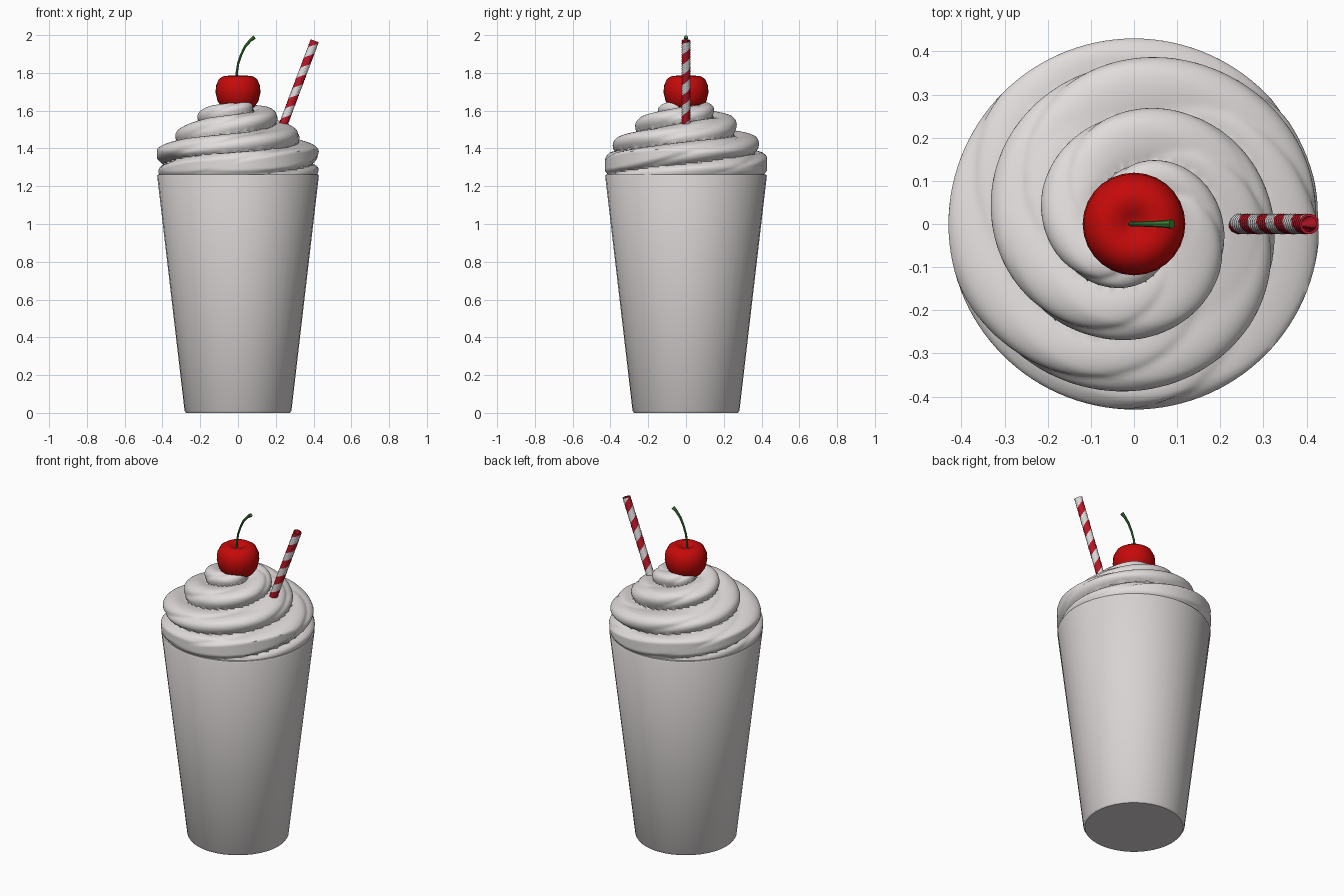
import bpy, bmesh, math
from mathutils import Vector

if "Cube" in bpy.data.objects:
    bpy.data.objects.remove(bpy.data.objects["Cube"])
TAU = 2 * math.pi


def material(name, r, g, b):
    m = bpy.data.materials.new(name)
    m.diffuse_color = (r, g, b, 1)
    m.use_nodes = True
    m.node_tree.nodes["Principled BSDF"].inputs["Base Color"].default_value = m.diffuse_color
    return m


CUP = material("cup_white", 0.69, 0.65, 0.65)
CREAM = material("cream_white", 0.76, 0.72, 0.72)
RED = material("cherry_red", 0.56, 0.003, 0.003)
STRIPE = material("straw_red", 0.52, 0.008, 0.02)
WHITE = material("straw_white", 0.74, 0.72, 0.72)
GREEN = material("stem_green", 0.05, 0.22, 0.04)


def rings_to_object(name, rings, mats, rule=None, caps=True, angle=40):
    """Skin a list of closed rings of equal length; rule(i, j) picks the material."""
    bm = bmesh.new()
    vs = [[bm.verts.new(p) for p in ring] for ring in rings]
    n = len(vs[0])
    for i in range(len(vs) - 1):
        for j in range(n):
            k = (j + 1) % n
            f = bm.faces.new((vs[i][j], vs[i][k], vs[i + 1][k], vs[i + 1][j]))
            f.material_index = rule(i, j) if rule else 0
    if caps:
        bm.faces.new(vs[0][::-1])
        bm.faces.new(vs[-1])
    bmesh.ops.recalc_face_normals(bm, faces=bm.faces)
    me = bpy.data.meshes.new(name)
    bm.to_mesh(me)
    bm.free()
    for m in mats:
        me.materials.append(m)
    ob = bpy.data.objects.new(name, me)
    bpy.context.collection.objects.link(ob)
    bpy.ops.object.select_all(action='DESELECT')
    ob.select_set(True)
    bpy.context.view_layer.objects.active = ob
    bpy.ops.object.shade_smooth_by_angle(angle=math.radians(angle))
    return ob


def lathe(profile, n):
    return [[(r * math.cos(TAU * j / n), r * math.sin(TAU * j / n), z)
             for j in range(n)] for r, z in profile]


def frame(d):
    side = Vector((0, 1, 0))
    return side.cross(d).normalized(), side


# Cup: tapered tumbler with a tiny foot chamfer
rings_to_object("cup", lathe([(0.275, 0), (0.283, 0.012), (0.428, 1.255), (0.424, 1.262),
                              (0.40, 1.262)], 40), [CUP])

# Whipped cream: dome profile with spiral lobes pressed into it
PROFILE = [Vector(p) for p in ((0.412, 1.25), (0.425, 1.30), (0.41, 1.38), (0.345, 1.45),
                               (0.275, 1.50), (0.22, 1.56), (0.14, 1.61), (0.06, 1.64),
                               (0.005, 1.645))]
LENGTHS = [(b - a).length for a, b in zip(PROFILE, PROFILE[1:])]


def dome(t):
    d = min(max(t, 0), 1) * sum(LENGTHS)
    for a, b, l in zip(PROFILE, PROFILE[1:], LENGTHS):
        if d <= l:
            return a.lerp(b, d / l)
        d -= l
    return PROFILE[-1].copy()


def lobe(phase):
    u = phase % 1.0
    return math.sin(math.pi * u ** 0.8) ** 0.7      # round ridge, sharp crease


def cream_point(t, a):
    p = dome(t)
    tangent = dome(t + 0.04) - dome(t - 0.04)
    normal = Vector((tangent.y, -tangent.x)).normalized()
    if normal.x < 0:
        normal = -normal
    fade = min(1, t / 0.12) * min(1, (1 - t) / 0.15)
    turn = a / TAU
    big = 0.062 * (lobe(4 * t - 2 * turn + 0.52) - 0.66)
    fine = 0.02 * (lobe(4 * t - 5 * turn + 0.2) - 0.66) * (1 - 0.5 * t)
    p = p + (normal * 0.75 + Vector((0.35, 0))) * (big + fine) * fade
    r = min(max(p.x, 0.003), 0.43)
    return (r * math.cos(a), r * math.sin(a), p.y)


rings_to_object("whipped_cream",
                [[cream_point(i / 72, TAU * j / 120) for j in range(120)] for i in range(73)],
                [CREAM], angle=50)

# Cherry: plump body with a dimple on top
rings_to_object("cherry", lathe([(0.01, 1.60), (0.05, 1.603), (0.085, 1.618), (0.108, 1.65),
                                 (0.119, 1.695), (0.116, 1.735), (0.10, 1.768), (0.075, 1.784),
                                 (0.05, 1.785), (0.025, 1.774), (0.006, 1.762)], 28), [RED])

# Stem: curved tube that flares at the tip
path = [(-0.008, 1.755, 0.006), (-0.007, 1.80, 0.006), (0.001, 1.85, 0.006),
        (0.016, 1.895, 0.006), (0.038, 1.94, 0.007), (0.065, 1.972, 0.008),
        (0.088, 1.990, 0.011)]
stem = []
for i, (x, z, r) in enumerate(path):
    a, b = path[max(i - 1, 0)], path[min(i + 1, len(path) - 1)]
    u, v = frame(Vector((b[0] - a[0], 0, b[1] - a[1])).normalized())
    stem.append([Vector((x, 0, z)) + (u * math.cos(TAU * j / 8) + v * math.sin(TAU * j / 8)) * r
                 for j in range(8)])
rings_to_object("cherry_stem", stem, [GREEN])

# Straw: hollow tube whose columns twist, so the stripes follow its faces
low, high = Vector((0.185, 0, 1.38)), Vector((0.406, 0, 1.970))
axis = (high - low).normalized()
u, v = frame(axis)
STEPS, SIDES, PITCH = 48, 16, 0.115


def straw_ring(s, r):
    c = low.lerp(high, s)
    twist = TAU * s * (high - low).length / PITCH
    return [c + (u * math.cos(TAU * j / SIDES + twist)
                 + v * math.sin(TAU * j / SIDES + twist)) * r for j in range(SIDES)]


straw = [straw_ring(i / STEPS, 0.024) for i in range(STEPS + 1)]
straw += [straw_ring(1, 0.018), straw_ring(0.75, 0.018)]
rings_to_object("straw", straw, [STRIPE, WHITE],
                lambda i, j: 1 if i < STEPS and j >= SIDES // 2 else 0)
